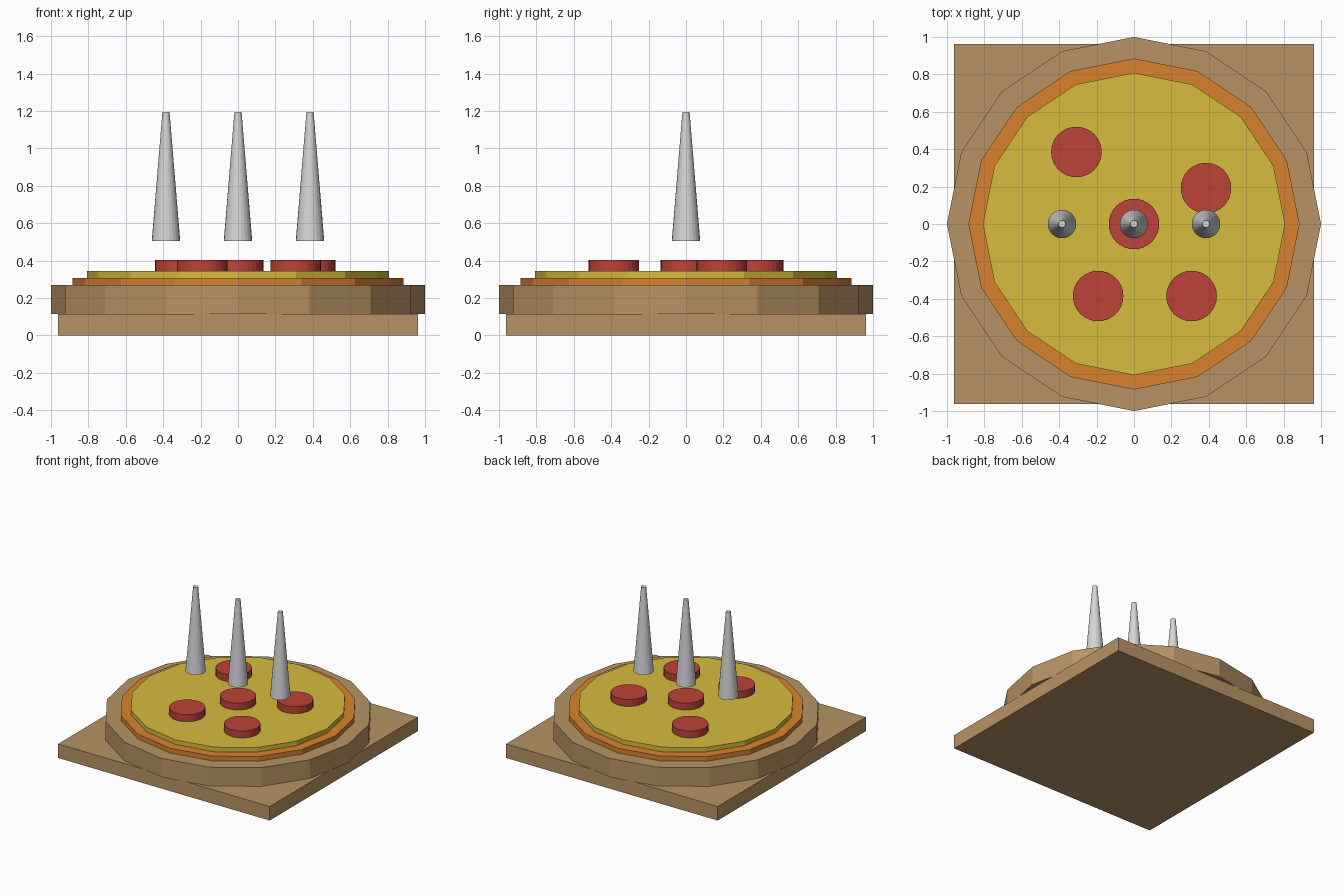
import bpy
import bmesh
from math import pi
from mathutils import Matrix

cube = bpy.data.objects.get("Cube")
if cube:
    bpy.data.objects.remove(cube, do_unlink=True)


def material(name, srgb):
    """Flat material from an sRGB colour."""
    colour = [((c + 0.055) / 1.055) ** 2.4 for c in srgb] + [1.0]
    mat = bpy.data.materials.new(name)
    mat.use_nodes = True
    mat.diffuse_color = colour
    mat.node_tree.nodes["Principled BSDF"].inputs["Base Color"].default_value = colour
    return mat


wood = material("tan wood", (0.72, 0.58, 0.40))
orange = material("orange sauce", (0.85, 0.51, 0.18))
yellow = material("yellow cheese", (0.84, 0.74, 0.24))
red = material("red meat", (0.74, 0.26, 0.22))
grey = material("pale grey steam", (0.84, 0.84, 0.84))


def finish(name, bm, mat):
    mesh = bpy.data.meshes.new(name)
    bm.to_mesh(mesh)
    bm.free()
    mesh.materials.append(mat)
    obj = bpy.data.objects.new(name, mesh)
    bpy.context.collection.objects.link(obj)
    return obj


def disc(name, mat, low, high, radius, sides, top_radius=None, x=0, y=0):
    """Upright cylinder or tapered cone with a corner on each axis."""
    bm = bmesh.new()
    bmesh.ops.create_cone(
        bm, cap_ends=True, segments=sides, radius1=radius,
        radius2=radius if top_radius is None else top_radius,
        depth=high - low,
        matrix=Matrix.Translation((x, y, (low + high) / 2)) @ Matrix.Rotation(pi / 2, 4, "Z"))
    return finish(name, bm, mat)


# Square serving board
bm = bmesh.new()
bmesh.ops.create_cube(bm, size=1, matrix=Matrix.Translation((0, 0, 0.0577))
                      @ Matrix.Diagonal((1.923, 1.923, 0.1154, 1)))
finish("board", bm, wood)

# Stacked layers
disc("crust", wood, 0.1154, 0.269, 1.0, 16)
disc("sauce", orange, 0.269, 0.308, 0.885, 16)
disc("cheese", yellow, 0.308, 0.346, 0.808, 16)

# Round toppings
spots = [(0, 0), (0.385, 0.192), (-0.308, 0.385), (-0.192, -0.385), (0.308, -0.385)]
for i, (x, y) in enumerate(spots):
    disc(f"topping_{i + 1}", red, 0.346, 0.403, 0.135, 32, x=x, y=y)

# Floating wisps of steam
for side, x in (("right", -0.385), ("middle", 0), ("left", 0.385)):
    disc(f"steam_{side}", grey, 0.504, 1.196, 0.076, 24, top_radius=0.019, x=x)
